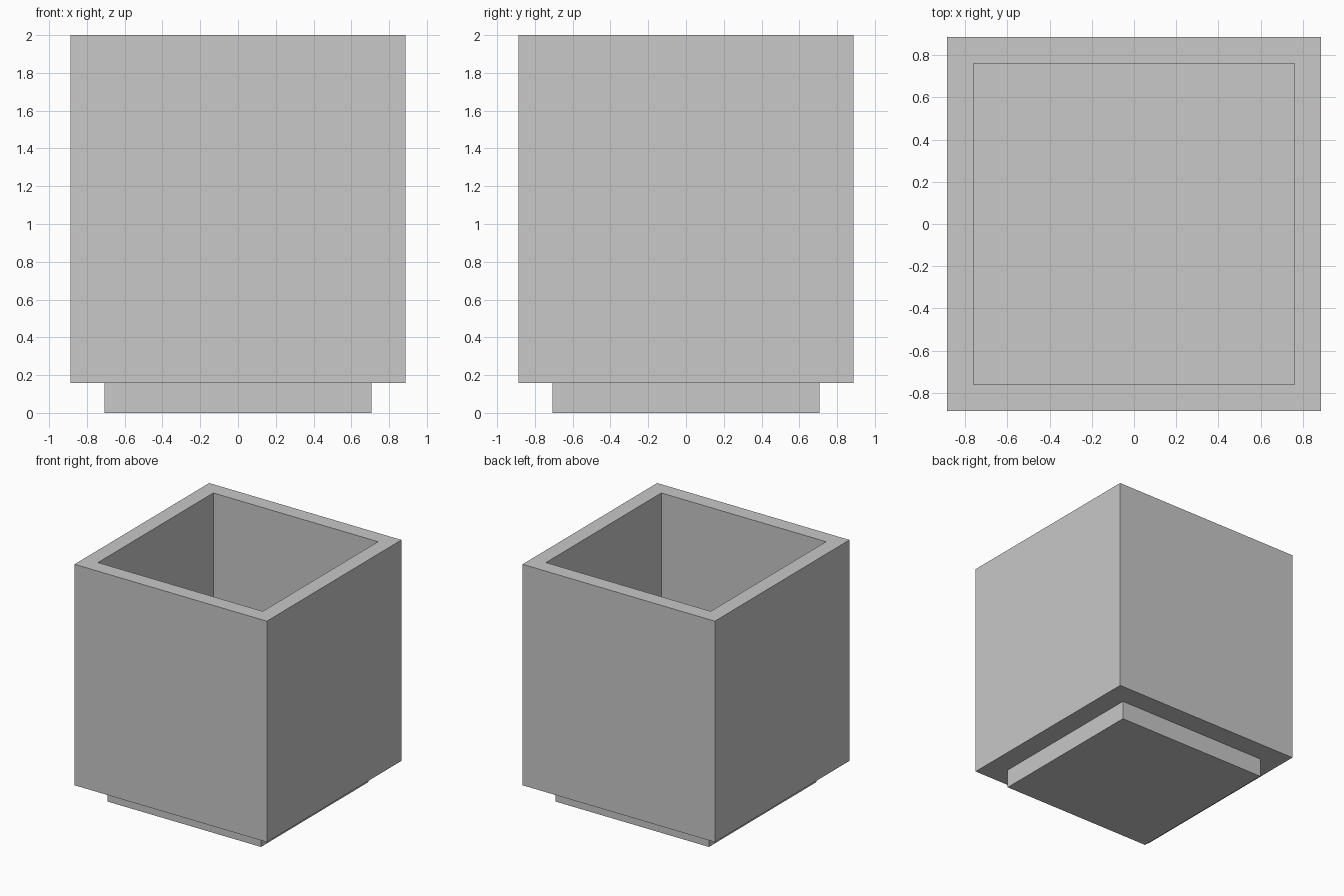
import bpy
import bmesh
from mathutils import Matrix

cube = bpy.data.objects.get("Cube")
if cube:
    bpy.data.objects.remove(cube, do_unlink=True)

# Single matte grey
GREY = (0.58, 0.58, 0.58, 1.0)
grey = bpy.data.materials.new("matte_grey")
grey.use_nodes = True
grey.diffuse_color = GREY
grey.node_tree.nodes["Principled BSDF"].inputs["Base Color"].default_value = GREY

OUTER = 0.887    # half width of the box
INNER = 0.76     # half width of the opening
FOOT = 0.707     # half width of the plinth
BASE_Z = 0.157
WALL = OUTER - INNER
FLOOR_Z = BASE_Z + WALL
TOP_Z = 2.0


def box(bm, half, z0, z1):
    """Add a square box between two heights and return its top face."""
    size = Matrix.Diagonal((2 * half, 2 * half, z1 - z0, 1))
    place = Matrix.Translation((0, 0, (z0 + z1) / 2))
    bmesh.ops.create_cube(bm, size=1, matrix=place @ size)
    bm.normal_update()
    return max(bm.faces, key=lambda f: f.calc_center_median().z)


def finish(bm, name):
    mesh = bpy.data.meshes.new(name)
    bmesh.ops.recalc_face_normals(bm, faces=bm.faces)
    bm.to_mesh(mesh)
    bm.free()
    mesh.materials.append(grey)
    obj = bpy.data.objects.new(name, mesh)
    bpy.context.collection.objects.link(obj)


# Planter box: inset the top for the rim, then sink the opening to the floor
bm = bmesh.new()
top = box(bm, OUTER, BASE_Z, TOP_Z)
bmesh.ops.inset_region(bm, faces=[top], thickness=WALL, use_even_offset=True)
sunk = bmesh.ops.extrude_discrete_faces(bm, faces=[top])["faces"][0]
bmesh.ops.translate(bm, verts=sunk.verts, vec=(0, 0, FLOOR_Z - TOP_Z))
finish(bm, "planter_box")

# Recessed plinth, open on top where it meets the box
bm = bmesh.new()
top = box(bm, FOOT, 0, BASE_Z)
bmesh.ops.delete(bm, geom=[top], context='FACES_ONLY')
finish(bm, "plinth")
